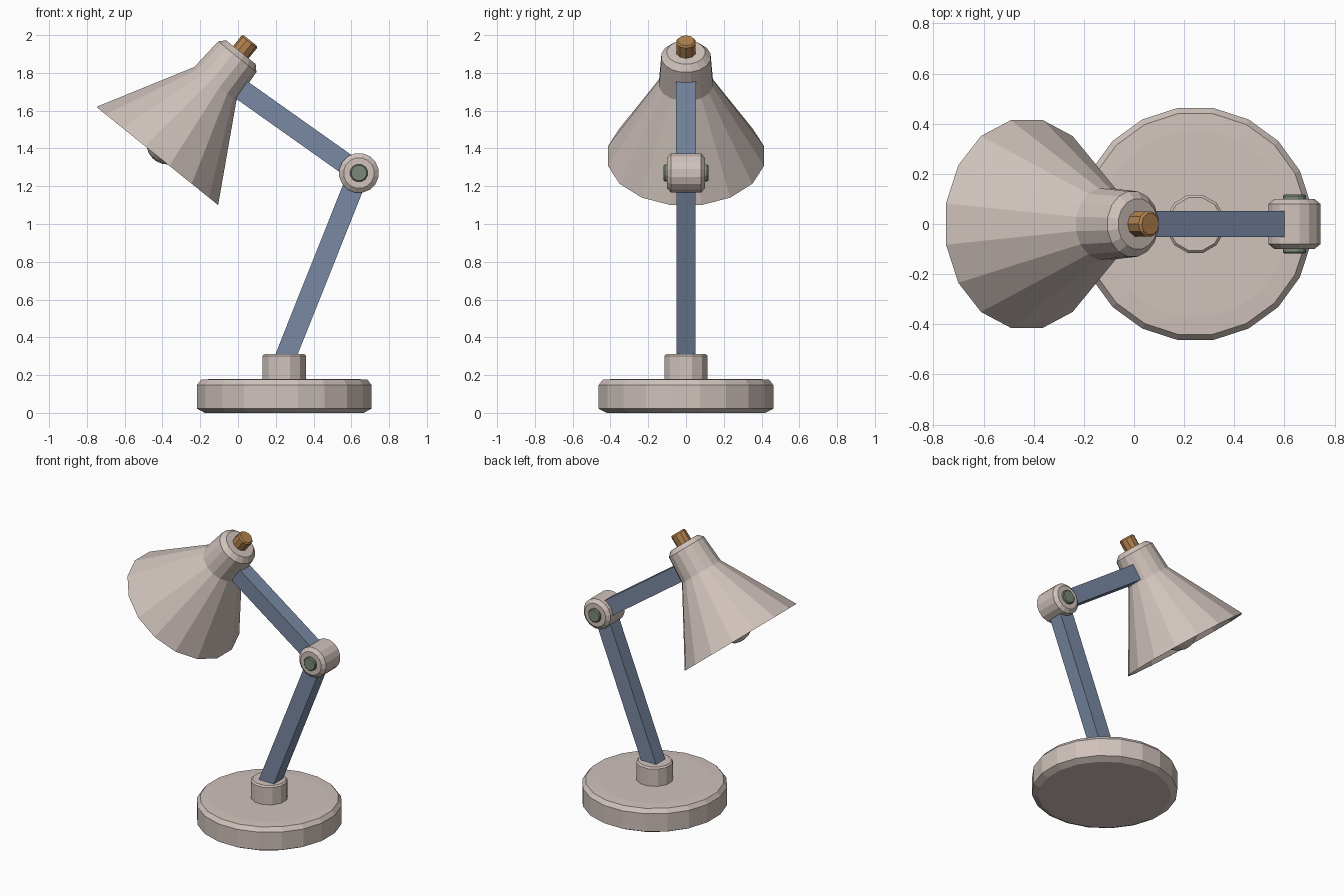
import bpy, bmesh, math
from mathutils import Vector

if "Cube" in bpy.data.objects:
    bpy.data.objects.remove(bpy.data.objects["Cube"])


def material(name, rgb):
    m = bpy.data.materials.new(name)
    m.diffuse_color = (*rgb, 1)
    m.use_nodes = True
    m.node_tree.nodes["Principled BSDF"].inputs["Base Color"].default_value = m.diffuse_color
    return m


BEIGE = material("warm_beige", (0.63, 0.54, 0.50))
BLUE = material("slate_blue", (0.19, 0.25, 0.37))
BRASS = material("brass_orange", (0.44, 0.22, 0.075))
GREEN = material("grey_green", (0.20, 0.25, 0.19))


def finish(name, bm, mat):
    bmesh.ops.recalc_face_normals(bm, faces=bm.faces)
    me = bpy.data.meshes.new(name)
    bm.to_mesh(me)
    bm.free()
    me.materials.append(mat)
    ob = bpy.data.objects.new(name, me)
    bpy.context.collection.objects.link(ob)
    return ob


def lathe(name, profile, origin, axis, side, n, mat):
    """Spin (radius, distance) points round an axis, capping both ends."""
    origin, axis, u = Vector(origin), Vector(axis).normalized(), Vector(side)
    v = axis.cross(u)
    bm = bmesh.new()
    rings = []
    for r, t in profile:
        # radii are measured to the flats; flats face the main directions
        r /= math.cos(math.pi / n)
        angles = [2 * math.pi * (i + 0.5) / n for i in range(n)]
        rings.append([bm.verts.new(origin + axis * t + r * (u * math.cos(a) + v * math.sin(a)))
                      for a in angles])
    for a, b in zip(rings, rings[1:]):
        for i in range(n):
            j = (i + 1) % n
            bm.faces.new((a[i], a[j], b[j], b[i]))
    bm.faces.new(rings[0])
    bm.faces.new(rings[-1])
    return finish(name, bm, mat)


def arm(name, a, b, thick, width, mat):
    """Square bar between two points in the xz plane."""
    a, b = Vector(a), Vector(b)
    d = b - a
    bm = bmesh.new()
    bmesh.ops.create_cube(bm, size=1)
    bmesh.ops.scale(bm, vec=(thick, width, d.length), verts=bm.verts)
    bmesh.ops.transform(bm, matrix=d.to_track_quat('Z', 'Y').to_matrix().to_4x4(), verts=bm.verts)
    bmesh.ops.translate(bm, vec=(a + b) / 2, verts=bm.verts)
    return finish(name, bm, mat)


X, Y, Z = Vector((1, 0, 0)), Vector((0, 1, 0)), Vector((0, 0, 1))
FOOT = (0.245, 0, 0)
ELBOW = (0.64, 0, 1.27)

# foot and socket
lathe("base", [(0.42, 0), (0.462, 0.022), (0.462, 0.148), (0.44, 0.176), (0.37, 0.18)],
      FOOT, Z, Y, 20, BEIGE)
lathe("base_socket", [(0.115, 0.17), (0.115, 0.302), (0.105, 0.312)], FOOT, Z, Y, 12, BEIGE)

# arms
arm("lower_arm", (0.225, 0, 0.23), ELBOW, 0.102, 0.11, BLUE)
arm("upper_arm", ELBOW, (-0.005, 0, 1.727), 0.105, 0.11, BLUE)

# elbow joint with its pin
lathe("elbow_joint", [(0.08, -0.1), (0.104, -0.08), (0.104, 0.08), (0.08, 0.1)],
      ELBOW, Y, X, 16, BEIGE)
lathe("elbow_pin", [(0.04, -0.118), (0.046, -0.112), (0.046, 0.112), (0.04, 0.118)],
      ELBOW, Y, X, 12, GREEN)

# tilted head: hollow shade, bulb and switch share one axis from the rim centre
RIM = (-0.4275, 0, 1.36)
AXIS = (0.628, 0, 0.779)
lathe("lamp_shade", [(0.125, 0.47), (0.402, 0), (0.414, 0), (0.143, 0.49),
                     (0.13, 0.675), (0.10, 0.706)], RIM, AXIS, Y, 16, BEIGE)
lathe("switch_knob", [(0.05, 0.69), (0.05, 0.775), (0.042, 0.785)], RIM, AXIS, Y, 10, BRASS)

# round bulb on a narrow stem
R, C = 0.125, 0.1
bulb = [(R * math.sin(a), C - R * math.cos(a))
        for a in (math.pi * k / 8 for k in range(1, 7))]
bulb = [(0.012, C - R)] + bulb + [(0.06, 0.24), (0.06, 0.475)]
lathe("bulb", bulb, RIM, AXIS, Y, 12, BEIGE)
